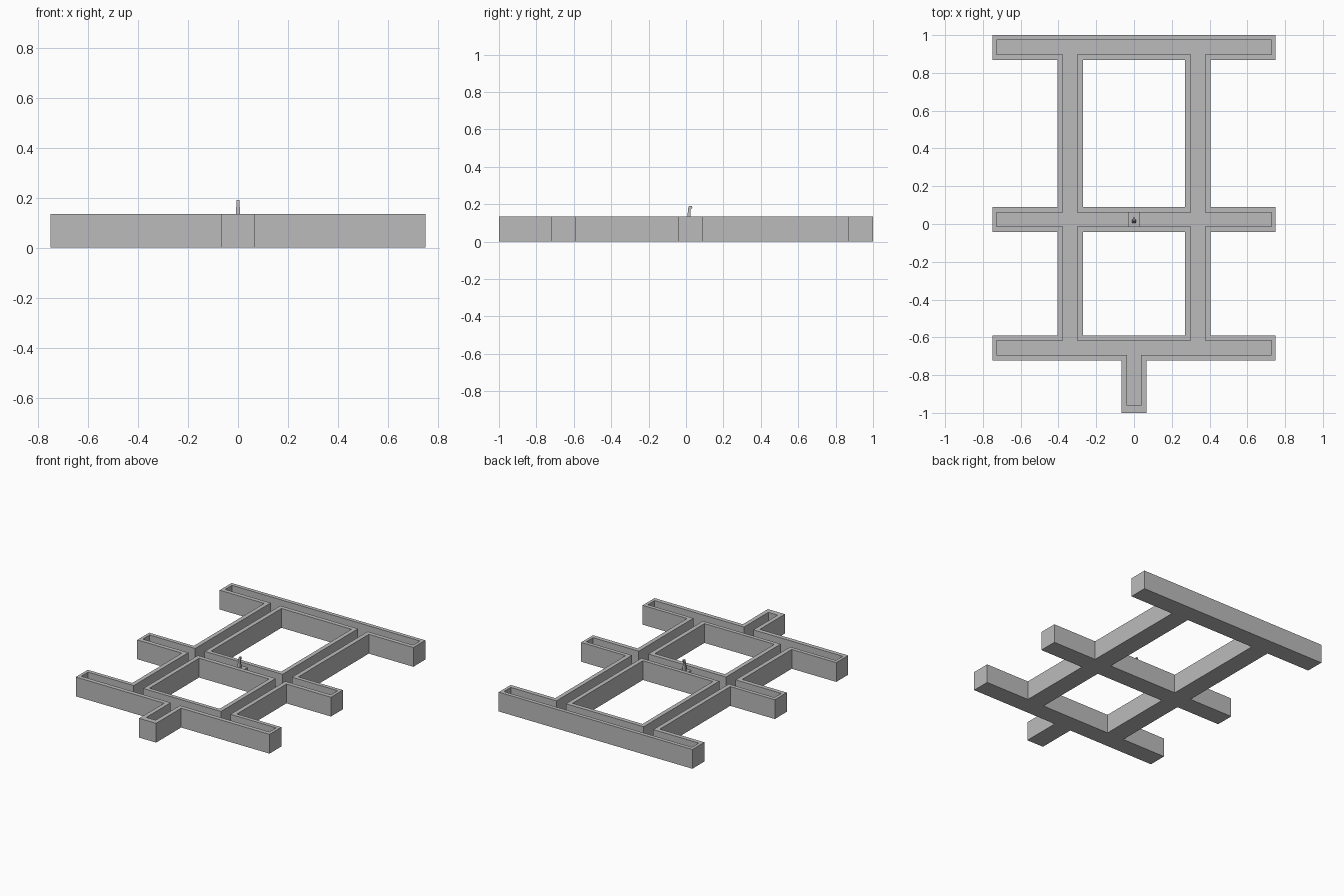
import bpy, bmesh

if "Cube" in bpy.data.objects:
    bpy.data.objects.remove(bpy.data.objects["Cube"], do_unlink=True)

grey = bpy.data.materials.new("plain grey")
grey.use_nodes = True
grey.diffuse_color = (0.5, 0.5, 0.5, 1)
grey.node_tree.nodes["Principled BSDF"].inputs["Base Color"].default_value = (0.5, 0.5, 0.5, 1)

TOP, FLOOR = 0.135, 0.035

# Plan rectangles (x0, x1, y0, y1): three cross bars, two rails, one tongue
bars = [(-0.75, 0.75, y, y + 0.132) for y in (0.868, -0.043, -0.723)]
rails = [(s - 0.067, s + 0.067, -0.66, 0.93) for s in (-0.338, 0.338)]
solid = bars + rails + [(-0.066, 0.066, -1.0, -0.66)]

# Channels sunk into each of them
bar_slots = [(-0.728, 0.728, b[2] + 0.03, b[3] - 0.027) for b in bars]
rail_slots = [(s - 0.037, s + 0.037, -0.66, 0.93) for s in (-0.338, 0.338)]
slots = bar_slots + rail_slots + [(-0.036, 0.036, -0.962, -0.66)]


def inside(rects, x, y):
    return any(a < x < b and c < y < d for a, b, c, d in rects)


def finish(name, bm):
    bmesh.ops.remove_doubles(bm, verts=bm.verts, dist=0.0001)
    bmesh.ops.recalc_face_normals(bm, faces=bm.faces)
    mesh = bpy.data.meshes.new(name)
    bm.to_mesh(mesh)
    bm.free()
    mesh.materials.append(grey)
    obj = bpy.data.objects.new(name, mesh)
    bpy.context.collection.objects.link(obj)
    return obj


def channel_frame():
    # Height field over the plan: empty, channel floor or rim
    xs = sorted({round(v, 4) for r in solid + slots for v in r[:2]})
    ys = sorted({round(v, 4) for r in solid + slots for v in r[2:]})

    def height(i, j):
        if not (0 <= i < len(xs) - 1 and 0 <= j < len(ys) - 1):
            return 0
        x, y = (xs[i] + xs[i + 1]) / 2, (ys[j] + ys[j + 1]) / 2
        if not inside(solid, x, y):
            return 0
        return FLOOR if inside(slots, x, y) else TOP

    bm = bmesh.new()

    def quad(*points):
        bm.faces.new([bm.verts.new(p) for p in points])

    for i in range(len(xs) - 1):
        for j in range(len(ys) - 1):
            h = height(i, j)
            if h == 0:
                continue
            a, b, c, d = xs[i], xs[i + 1], ys[j], ys[j + 1]
            corners = [(a, c), (b, c), (b, d), (a, d)]
            quad(*[(x, y, h) for x, y in corners])
            quad(*[(x, y, 0) for x, y in reversed(corners)])
            # Walls wherever the neighbour is lower, split at the floor level
            near = [(0, -1), (1, 0), (0, 1), (-1, 0)]
            for k, (di, dj) in enumerate(near):
                p, q = corners[k], corners[(k + 1) % 4]
                low = height(i + di, j + dj)
                for z0, z1 in ((0, FLOOR), (FLOOR, TOP)):
                    if low <= z0 and z1 <= h:
                        quad((*p, z0), (*q, z0), (*q, z1), (*p, z1))
    return finish("channel_frame", bm)


def extruded(name, profile, half_base, half_top):
    # Side profile in y and z, tapering in width with height
    z0 = min(z for y, z in profile)
    z1 = max(z for y, z in profile)
    bm = bmesh.new()
    sides = []
    for s in (-1, 1):
        sides.append([bm.verts.new((s * (half_base + (half_top - half_base) * (z - z0) / (z1 - z0)), y, z))
                      for y, z in profile])
        bm.faces.new(sides[-1])
    n = len(profile)
    for k in range(n):
        m = (k + 1) % n
        bm.faces.new((sides[0][k], sides[0][m], sides[1][m], sides[1][k]))
    return finish(name, bm)


channel_frame()
# Small block across the middle channel, with an upright hooked lever on it
extruded("lever_block", [(-0.013, FLOOR), (0.062, FLOOR), (0.062, 0.11), (-0.013, 0.11)], 0.03, 0.03)
extruded("lever", [(0.004, 0.105), (0.024, 0.105), (0.024, 0.17), (0.034, 0.18),
                   (0.032, 0.19), (0.016, 0.19), (0.012, 0.18)], 0.011, 0.005)
